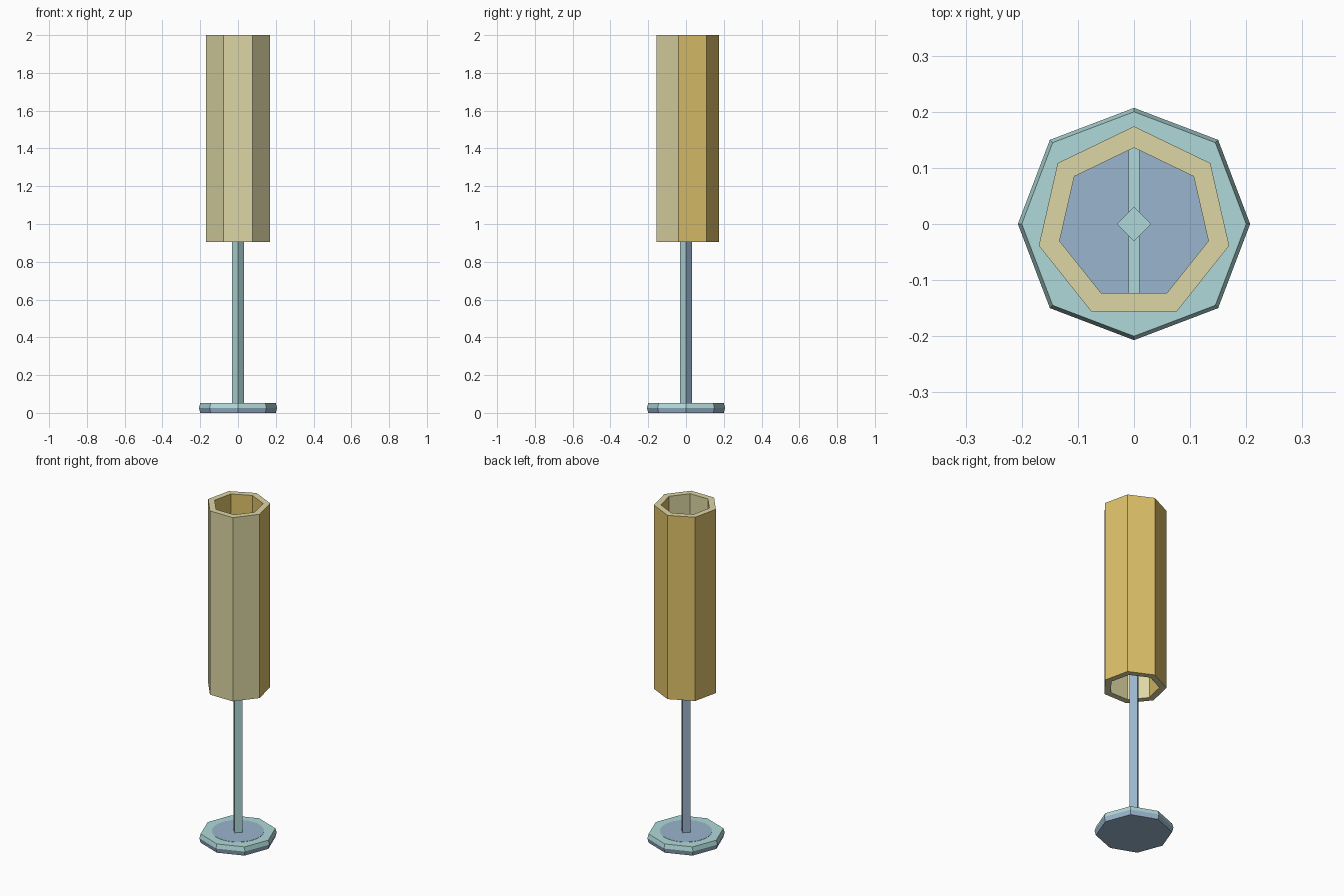
import bpy, bmesh, math

if "Cube" in bpy.data.objects:
    bpy.data.objects.remove(bpy.data.objects["Cube"])


def material(name, rgb):
    m = bpy.data.materials.new(name)
    lin = [((c / 255 + 0.055) / 1.055) ** 2.4 for c in rgb]
    m.diffuse_color = (*lin, 1)
    m.use_nodes = True
    m.node_tree.nodes["Principled BSDF"].inputs["Base Color"].default_value = m.diffuse_color
    return m


TEAL = material("pale teal", (176, 217, 216))
BLUE = material("soft blue", (154, 181, 205))
KHAKI = material("pale khaki", (220, 214, 164))
GOLD = material("warm gold", (221, 193, 106))


def ring(n, r, z, r_odd=None):
    # polygon ring with its first corner pointing to the back (+y)
    pts = []
    for i in range(n):
        a = math.pi / 2 + 2 * math.pi * i / n
        q = r_odd if (r_odd and i % 2) else r
        pts.append((q * math.cos(a), q * math.sin(a), z))
    return pts


def loft(name, rings, mats, rule, closed=False):
    # skin a list of rings; closed=True joins last to first (a tube wall)
    bm = bmesh.new()
    rows = [[bm.verts.new(p) for p in r] for r in rings]
    n = len(rows[0])
    pairs = list(zip(rows, rows[1:]))
    if closed:
        pairs.append((rows[-1], rows[0]))
    else:
        bm.faces.new(rows[0][::-1])
        bm.faces.new(rows[-1])
    for a, b in pairs:
        for i in range(n):
            j = (i + 1) % n
            bm.faces.new((a[i], a[j], b[j], b[i]))
    bmesh.ops.recalc_face_normals(bm, faces=bm.faces)
    bm.normal_update()
    for f in bm.faces:
        f.material_index = rule(f.calc_center_median(), f.normal)
    me = bpy.data.meshes.new(name)
    bm.to_mesh(me)
    bm.free()
    for m in mats:
        me.materials.append(m)
    ob = bpy.data.objects.new(name, me)
    bpy.context.collection.objects.link(ob)
    return ob


# octagonal foot: teal above, blue below
loft("base", [ring(8, 0.2, 0.005 - 0.005, 0.205), ring(8, 0.207, 0.027, 0.212),
              ring(8, 0.2, 0.052, 0.205)],
     [TEAL, BLUE], lambda c, n: int(c.z < 0.027))

# blue painted disc on the foot
loft("base_inset", [ring(28, 0.141, 0.05), ring(28, 0.141, 0.0535)],
     [BLUE], lambda c, n: 0)

# four-sided pole: teal front, blue back
loft("pole", [ring(4, 0.031, 0.045), ring(4, 0.031, 1.65)],
     [TEAL, BLUE], lambda c, n: int(n.y > 0.1))

# cross bar holding the shade
Y0, Y1, Z = -0.13, 0.145, 1.62
loft("shade_bar",
     [[(-0.01, y, Z - 0.01), (0.01, y, Z - 0.01), (0.01, y, Z + 0.01), (-0.01, y, Z + 0.01)]
      for y in (Y0, Y1)],
     [TEAL], lambda c, n: 0)

# seven-sided open shade: khaki rims and front, gold back
loft("shade", [ring(7, 0.174, 0.905), ring(7, 0.174, 2.0),
               ring(7, 0.136, 2.0), ring(7, 0.136, 0.905)],
     [KHAKI, GOLD], lambda c, n: int(abs(n.z) < 0.5 and c.y > 0), closed=True)
